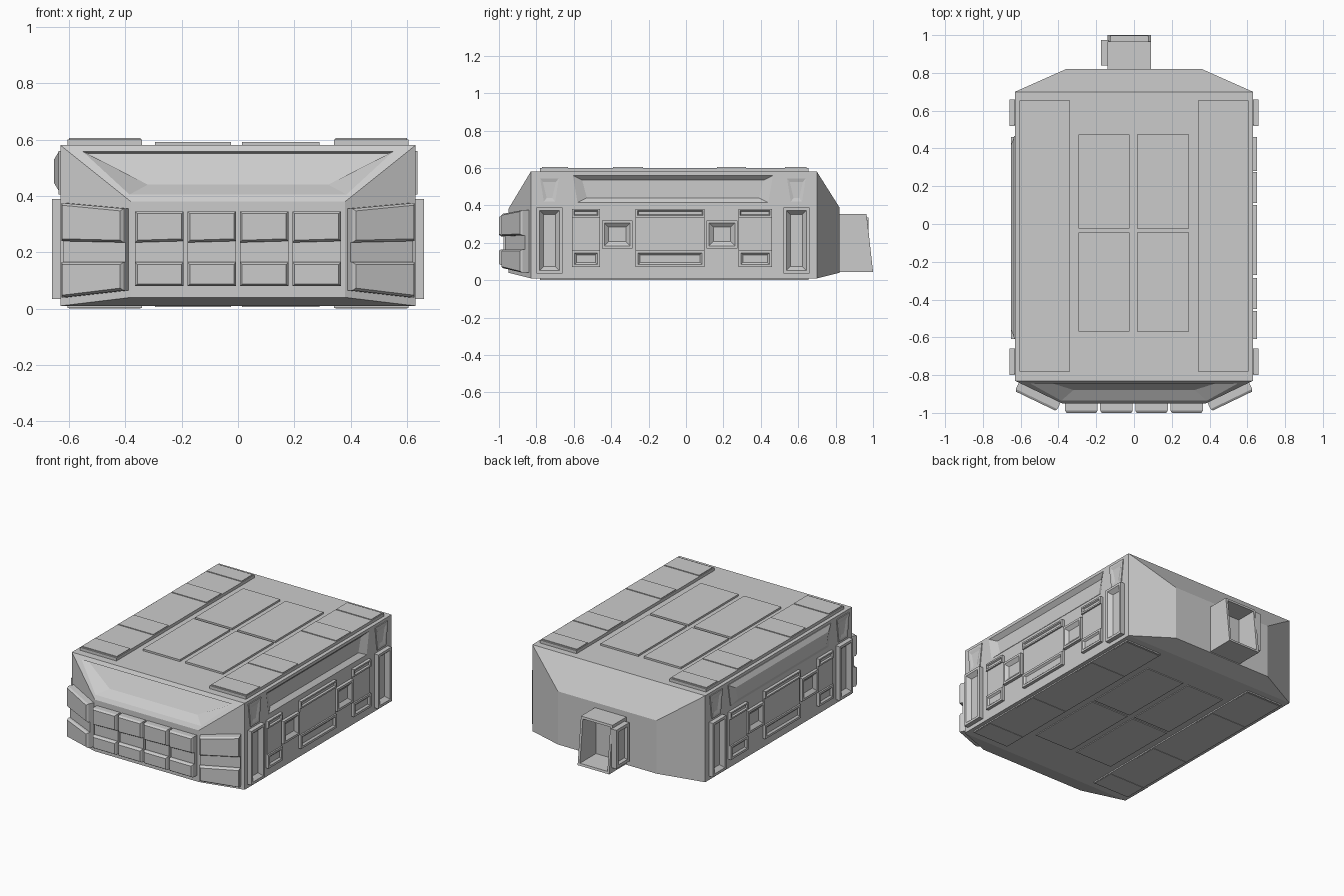
import bpy, bmesh

if "Cube" in bpy.data.objects:
    bpy.data.objects.remove(bpy.data.objects["Cube"])


def loft(name, rings):
    """Skin four-sided rings in order and cap both ends."""
    bm = bmesh.new()
    vs = [[bm.verts.new(p) for p in r] for r in rings]
    for a, b in zip(vs, vs[1:]):
        for i in range(4):
            j = (i + 1) % 4
            bm.faces.new((a[i], a[j], b[j], b[i]))
    bm.faces.new(vs[0])
    bm.faces.new(vs[-1])
    bmesh.ops.recalc_face_normals(bm, faces=bm.faces[:])
    me = bpy.data.meshes.new(name)
    bm.to_mesh(me)
    bm.free()
    ob = bpy.data.objects.new(name, me)
    bpy.context.collection.objects.link(ob)
    return ob


def rect(u0, u1, v0, v1):
    return [(u0, v0), (u1, v0), (u1, v1), (u0, v1)]


def inset(q, bu, bv=None):
    bv = bu if bv is None else bv
    signs = [(1, 1), (-1, 1), (-1, -1), (1, -1)]
    return [(u + su * bu, v + sv * bv) for (u, v), (su, sv) in zip(q, signs)]


def relief(name, frame, steps):
    """Loft flat quads, each at its own height above a hull face."""
    return loft(name, [[frame(u, v, w) for u, v in q] for q, w in steps])


def side(s):
    return lambda u, v, w: (s * (0.63 + w), u, v)


def corner(s):
    return lambda u, v, w: (s * (0.38 + 0.9 * u + 0.433 * w), -0.95 + 0.433 * u - 0.9 * w, v)


def roof(u, v, w):
    return (u, v, 0.58 + w)


def belly(u, v, w):
    return (u, v, 0.01 - w)


def nose(u, v, w):
    return (u, -0.95 - w, v)


def shield(u, v, w):
    return (u, -0.83 - 0.6 * (0.58 - v) - w, v)


# Hull with tapered front and back
def section(x, y, z0, z1):
    return [(-x, y, z0), (x, y, z0), (x, y, z1), (-x, y, z1)]


hull = loft("hull", [section(0.38, -0.95, 0.04, 0.38), section(0.63, -0.83, 0.01, 0.58),
                     section(0.63, 0.70, 0.01, 0.58), section(0.36, 0.82, 0.04, 0.39)])


def cut(name, frame, steps):
    c = relief(name, frame, steps)
    c.hide_render = True
    c.hide_viewport = True
    m = hull.modifiers.new(name, 'BOOLEAN')
    m.operation = 'DIFFERENCE'
    m.solver = 'EXACT'
    m.object = c


# Sunken windscreen
mouth = [(-0.385, 0.405), (0.385, 0.405), (0.55, 0.557), (-0.55, 0.557)]
cut("windscreen_cutter", shield, [(mouth, 0.02), (mouth, 0),
    ([(-0.32, 0.44), (0.32, 0.44), (0.53, 0.55), (-0.53, 0.55)], -0.035)])

# Side windows: right one sunken, left one bulging; small windows sunken on both
long_win = [(-0.58, 0.415), (0.44, 0.415), (0.465, 0.56), (-0.605, 0.56)]
cut("long_window_cutter", side(1), [(long_win, 0.02), (long_win, 0),
                                    (inset(long_win, 0.05, 0.025), -0.025)])
relief("left_long_window", side(-1), [(long_win, -0.01), (long_win, 0.004),
                                      (inset(long_win, 0.05, 0.03), 0.022)])
for s in (-1, 1):
    for c in (-0.73, 0.59):
        q = [(c - 0.045, 0.405), (c + 0.045, 0.405), (c + 0.065, 0.56), (c - 0.065, 0.56)]
        relief("small_window_frame", side(s), [(q, -0.005), (q, 0.006), (inset(q, 0.015), 0.006),
                                               (inset(q, 0.03, 0.035), 0.0005)])

# Framed panels on both sides
def framed(name, frame, q, t, b, d, slope):
    relief(name, frame, [(q, -0.005), (q, t), (inset(q, b), t), (inset(q, b + slope), t - d)])


for s in (-1, 1):
    f = side(s)
    for y0 in (-0.80, 0.52):
        framed("tall_panel", f, rect(y0, y0 + 0.14, 0.035, 0.39), 0.029, 0.016, 0.025, 0.022)
    for y0, y1 in ((-0.61, -0.46), (-0.27, 0.10), (0.28, 0.46)):
        q = rect(y0, y1, 0.07, 0.38)
        relief("plate", f, [(q, -0.005), (q, 0.01)])
        framed("upper_slot", f, rect(y0, y1, 0.335, 0.382), 0.02, 0.01, 0.012, 0.006)
        framed("lower_slot", f, rect(y0, y1, 0.07, 0.16), 0.02, 0.014, 0.014, 0.014)
    for y0 in (-0.45, 0.11):
        framed("square_panel", f, rect(y0, y0 + 0.165, 0.17, 0.32), 0.02, 0.014, 0.018, 0.022)

# Roof and belly plating
for f, k in ((roof, 1), (belly, 0.4)):
    for x0, x1 in ((-0.605, -0.34), (0.34, 0.605)):
        q = rect(x0, x1, -0.78, 0.655)
        relief("edge_strip", f, [(q, -0.005), (q, 0.02 * k)])
        for y0, y1 in ((-0.77, -0.63), (-0.39, -0.23), (0.165, 0.32), (0.53, 0.645)):
            q = rect(x0 + 0.005, x1 - 0.005, y0, y1)
            relief("strip_tile", f, [(q, 0), (q, 0.025 * k)])
    for x0, x1 in ((-0.295, -0.025), (0.015, 0.29)):
        for y0, y1 in ((-0.57, -0.045), (-0.025, 0.475)):
            q = rect(x0, x1, y0, y1)
            relief("centre_tile", f, [(q, -0.005), (q, 0.012 * k)])

# Front slatted panels: back plate with two slabs and a groove between
def slatted(name, f, u0, u1, lo, hi):
    q = [(u0, lo[0]), (u1, lo[1]), (u1, hi[1]), (u0, hi[0])]
    relief(name, f, [(q, -0.005), (q, 0.025)])
    low = [(u0, lo[0]), (u1, lo[1]), (u1, 0.165), (u0, 0.165)]
    up = [(u0, 0.235), (u1, 0.24), (u1, hi[1]), (u0, hi[0])]
    for q in (low, up):
        relief(name + "_slab", f, [(q, 0.02), (q, 0.038), (inset(q, 0.008), 0.05)])


for i in range(4):
    x0 = -0.365 + i * 0.186
    slatted("front_panel", nose, x0, x0 + 0.172, (0.08, 0.08), (0.345, 0.345))
for s in (-1, 1):
    slatted("corner_panel", corner(s), 0.01, 0.255, (0.065, 0.04), (0.355, 0.375))

# Open rear hatch tunnel and its side door
def hatch(y_low, y_top, b):
    return [(-0.14 + b, y_low, 0.045 + b), (0.09 - b, y_low, 0.045 + b),
            (0.09 - b, y_top, 0.355 - b), (-0.14 + b, y_top, 0.355 - b)]


loft("rear_hatch", [hatch(0.80, 0.80, 0), hatch(1.0, 0.965, 0),
                    hatch(0.997, 0.967, 0.015), hatch(0.83, 0.83, 0.015)])
framed("hatch_door", lambda u, v, w: (-0.14 - w, u, v), rect(0.84, 0.975, 0.08, 0.335),
       0.035, 0.02, 0.015, 0.01)
